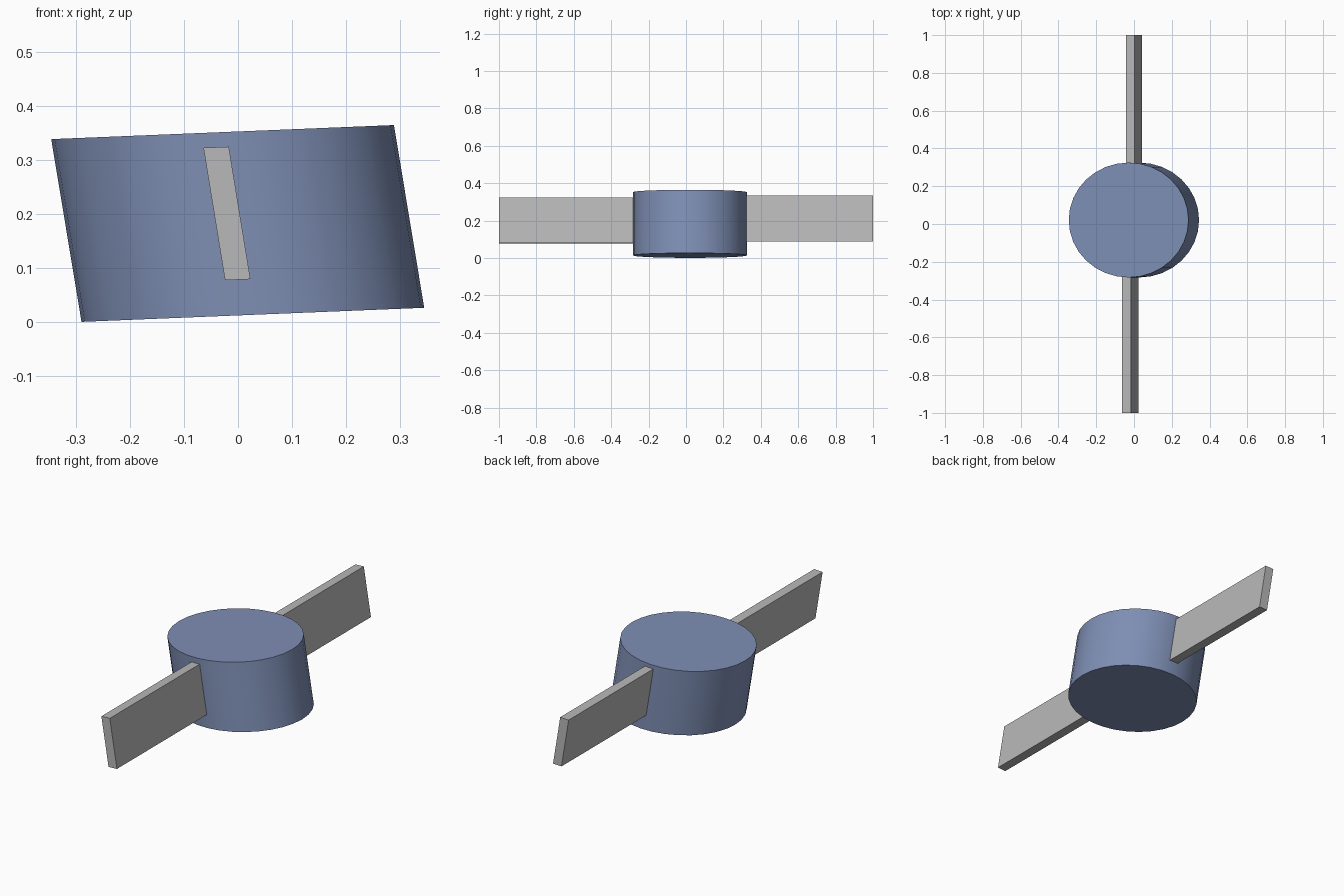
import bpy, bmesh, math
from mathutils import Vector

if "Cube" in bpy.data.objects:
    bpy.data.objects.remove(bpy.data.objects["Cube"])


def material(name, rgb):
    m = bpy.data.materials.new(name)
    m.diffuse_color = (*rgb, 1)
    m.use_nodes = True
    m.node_tree.nodes["Principled BSDF"].inputs["Base Color"].default_value = m.diffuse_color
    return m


blue = material("slate blue", (0.21, 0.275, 0.46))
grey = material("light grey", (0.48, 0.48, 0.48))


def loft(name, start, end, mat):
    """Closed solid between two matching outlines."""
    bm = bmesh.new()
    a = [bm.verts.new(p) for p in start]
    b = [bm.verts.new(p) for p in end]
    n = len(a)
    bm.faces.new(a)
    bm.faces.new(b)
    for i in range(n):
        j = (i + 1) % n
        bm.faces.new((a[i], a[j], b[j], b[i]))
    bmesh.ops.recalc_face_normals(bm, faces=bm.faces)
    mesh = bpy.data.meshes.new(name)
    bm.to_mesh(mesh)
    bm.free()
    mesh.materials.append(mat)
    ob = bpy.data.objects.new(name, mesh)
    bpy.context.collection.objects.link(ob)
    return ob


# Hub: leaning drum with slightly tilted parallel caps
def hub_ring(x, z, sides=32):
    angles = [2 * math.pi * i / sides for i in range(sides)]
    return [Vector((x + 0.317 * math.cos(t), 0.021 + 0.304 * math.sin(t),
                    z + 0.013 * math.cos(t))) for t in angles]


hub = loft("hub", hub_ring(0.0275, 0.014), hub_ring(-0.0285, 0.352), blue)
bpy.context.view_layer.objects.active = hub
hub.select_set(True)
bpy.ops.object.shade_smooth_by_angle(angle=math.radians(40))

# Blades: flat slanted bars running out of the hub along y
section = [(-0.0435, 0.1215), (0.0035, 0.1235), (0.0435, -0.1215), (-0.0035, -0.1235)]


def blade(name, x, z, y_in, y_out):
    ends = [[(x + dx, y, z + dz) for dx, dz in section] for y in (y_in, y_out)]
    loft(name, *ends, grey)


blade("front_blade", -0.0205, 0.2015, -0.22, -1.0)
blade("back_blade", 0.0, 0.211, 0.26, 1.0)
